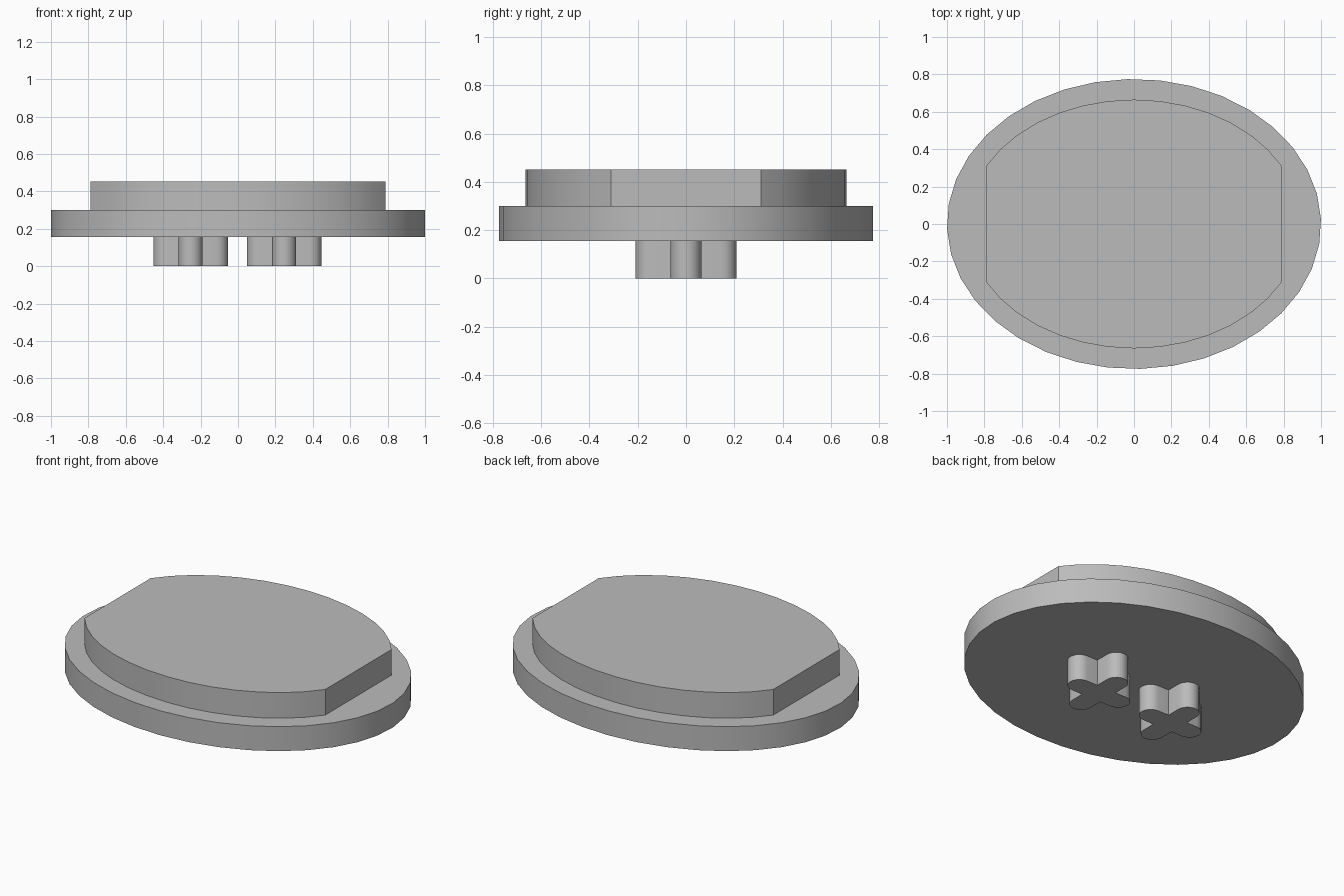
import bpy
import bmesh
from math import sin, cos, radians, pi

if "Cube" in bpy.data.objects:
    bpy.data.objects.remove(bpy.data.objects["Cube"], do_unlink=True)

grey = bpy.data.materials.new("plain grey")
grey.use_nodes = True
colour = (0.5, 0.5, 0.5, 1)
grey.diffuse_color = colour
grey.node_tree.nodes["Principled BSDF"].inputs["Base Color"].default_value = colour


def extrude_outline(name, outline, bottom, top, centre=(0, 0)):
    """Make a solid by extruding a counter-clockwise outline upwards."""
    bm = bmesh.new()
    face = bm.faces.new([bm.verts.new((x, y, bottom)) for x, y in outline])
    walls = bmesh.ops.extrude_face_region(bm, geom=[face])["geom"]
    moved = [v for v in walls if isinstance(v, bmesh.types.BMVert)]
    bmesh.ops.translate(bm, verts=moved, vec=(0, 0, top - bottom))
    bmesh.ops.recalc_face_normals(bm, faces=bm.faces)
    mesh = bpy.data.meshes.new(name)
    bm.to_mesh(mesh)
    bm.free()
    mesh.materials.append(grey)
    obj = bpy.data.objects.new(name, mesh)
    obj.location = (*centre, 0)
    bpy.context.collection.objects.link(obj)
    bpy.ops.object.select_all(action="DESELECT")
    obj.select_set(True)
    bpy.context.view_layer.objects.active = obj
    bpy.ops.object.shade_smooth_by_angle(angle=radians(30))
    return obj


def ellipse_arc(rx, ry, start, end, steps):
    angles = [radians(start + (end - start) * i / steps) for i in range(steps + 1)]
    return [(rx * cos(a), ry * sin(a)) for a in angles]


# Oval base plate
extrude_outline("base_plate", ellipse_arc(1, 0.775, 2, 352, 35), 0.155, 0.3)

# Raised pad: an oval with both ends cut straight
half = ellipse_arc(0.893, 0.665, 27.8, 152.2, 14)
extrude_outline("raised_pad", half + [(-x, -y) for x, y in half], 0.3, 0.452)

# Cross-shaped pegs with rounded arm ends
ARM, REACH = 0.064, 0.21


def cross_outline(reach_x, reach_y):
    points = []
    for i, reach in enumerate((reach_x, reach_y, reach_x, reach_y)):
        turn = i * pi / 2
        tip = [(reach - ARM + x, y) for x, y in ellipse_arc(ARM, ARM, -90, 90, 10)]
        for x, y in tip + [(ARM, ARM)]:
            points.append((x * cos(turn) - y * sin(turn), x * sin(turn) + y * cos(turn)))
    return points


for name, x in (("right_peg", -0.253), ("left_peg", 0.247)):
    extrude_outline(name, cross_outline(0.2, REACH), 0, 0.155, (x, 0))
